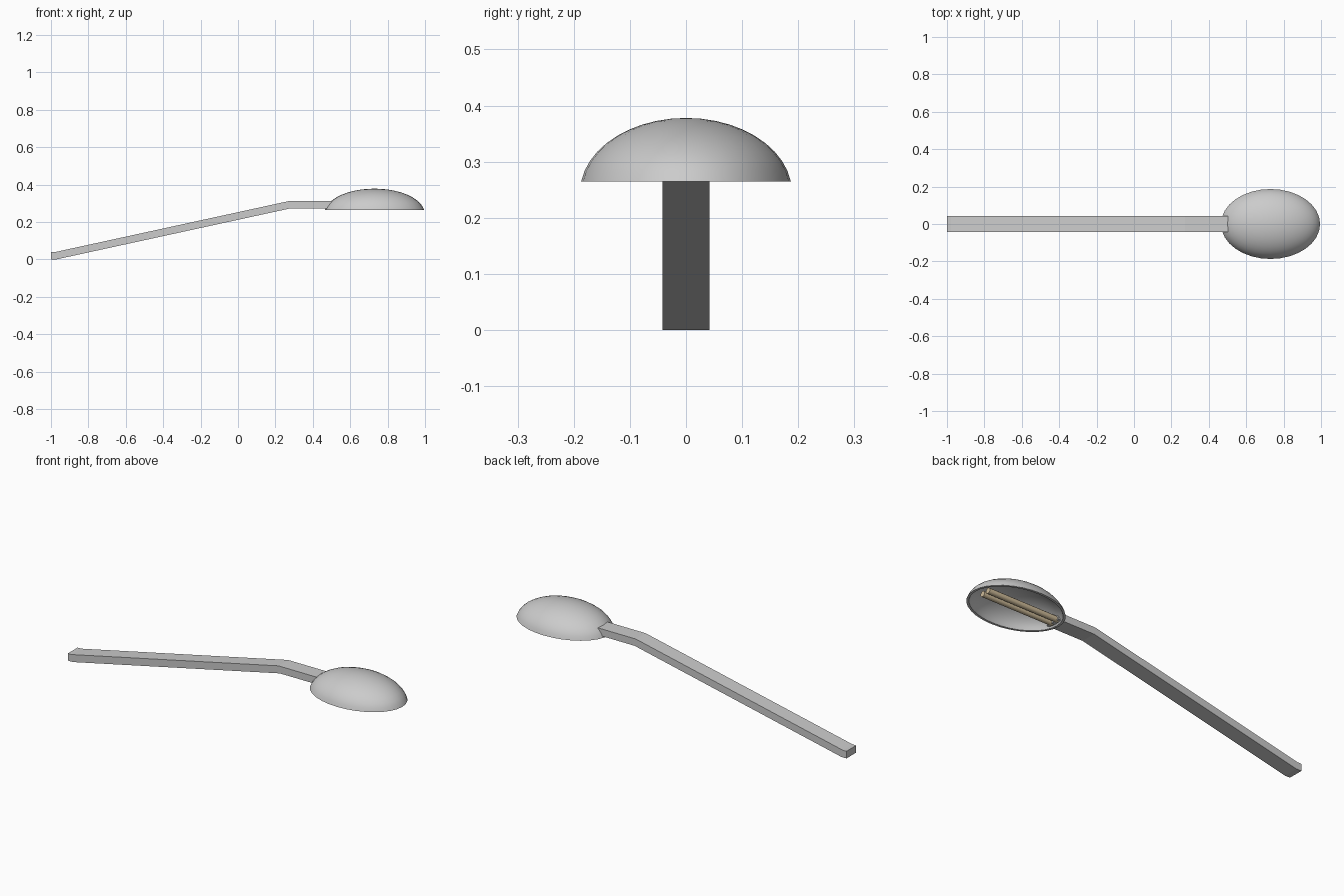
import bpy, bmesh
from math import sin, cos, asin, pi

if "Cube" in bpy.data.objects:
    bpy.data.objects.remove(bpy.data.objects["Cube"])


def finish(name, bm, smooth=False, mat=None):
    bmesh.ops.remove_doubles(bm, verts=bm.verts, dist=1e-5)
    bmesh.ops.recalc_face_normals(bm, faces=bm.faces)
    mesh = bpy.data.meshes.new(name)
    bm.to_mesh(mesh)
    bm.free()
    ob = bpy.data.objects.new(name, mesh)
    bpy.context.collection.objects.link(ob)
    if mat:
        mesh.materials.append(mat)
    if smooth:
        bpy.ops.object.select_all(action='DESELECT')
        ob.select_set(True)
        bpy.context.view_layer.objects.active = ob
        bpy.ops.object.shade_smooth_by_angle(angle=0.7)
    return ob


# Bent rectangular arm: side profile extruded across y
W = 0.042
outline = [(-1, 0), (-0.97, 0), (0.282, 0.273), (0.503, 0.273),
           (0.503, 0.312), (0.274, 0.312), (-0.978, 0.039), (-1, 0.039)]
bm = bmesh.new()
face = bm.faces.new([bm.verts.new((x, -W, z)) for x, z in outline])
ext = bmesh.ops.extrude_face_region(bm, geom=[face])
bmesh.ops.translate(bm, vec=(0, 2 * W, 0),
                    verts=[v for v in ext['geom'] if isinstance(v, bmesh.types.BMVert)])
finish("lamp_arm", bm)

# Hollow oval hood: outer and inner arcs revolved, cut flat at the rim
CX, Z0, RIM, SEG, RINGS = 0.73, 0.245, 0.265, 32, 10


def ring_points(rx, ry, rz):
    start = asin((RIM - Z0) / rz)
    rows = []
    for i in range(RINGS + 1):
        a = start + (pi / 2 - start) * i / RINGS
        rows.append([(CX + rx * cos(a) * cos(2 * pi * j / SEG),
                      ry * cos(a) * sin(2 * pi * j / SEG),
                      Z0 + rz * sin(a)) for j in range(SEG)])
    return rows


outer = ring_points(0.268, 0.189, 0.133)
inner = ring_points(0.256, 0.177, 0.121)
bm = bmesh.new()
rows = [[bm.verts.new(p) for p in row] for row in outer[::-1] + inner]
for a, b in zip(rows, rows[1:]):
    for j in range(SEG):
        k = (j + 1) % SEG
        bm.faces.new((a[j], a[k], b[k], b[j]))
finish("lamp_hood", bm, True)

# Pair of light tubes under the hood
tan = bpy.data.materials.new("warm_tube")
tan.diffuse_color = (0.62, 0.5, 0.32, 1)
tan.use_nodes = True
tan.node_tree.nodes["Principled BSDF"].inputs["Base Color"].default_value = tan.diffuse_color
for side, y in (("left", 0.02), ("right", -0.02)):
    bm = bmesh.new()
    bmesh.ops.create_cone(bm, cap_ends=True, segments=12, radius1=0.015,
                          radius2=0.015, depth=0.43)
    for v in bm.verts:
        x, yy, z = v.co
        v.co = (0.705 + z, y + yy, 0.284 + x)
    finish("light_tube_" + side, bm, True, tan)
